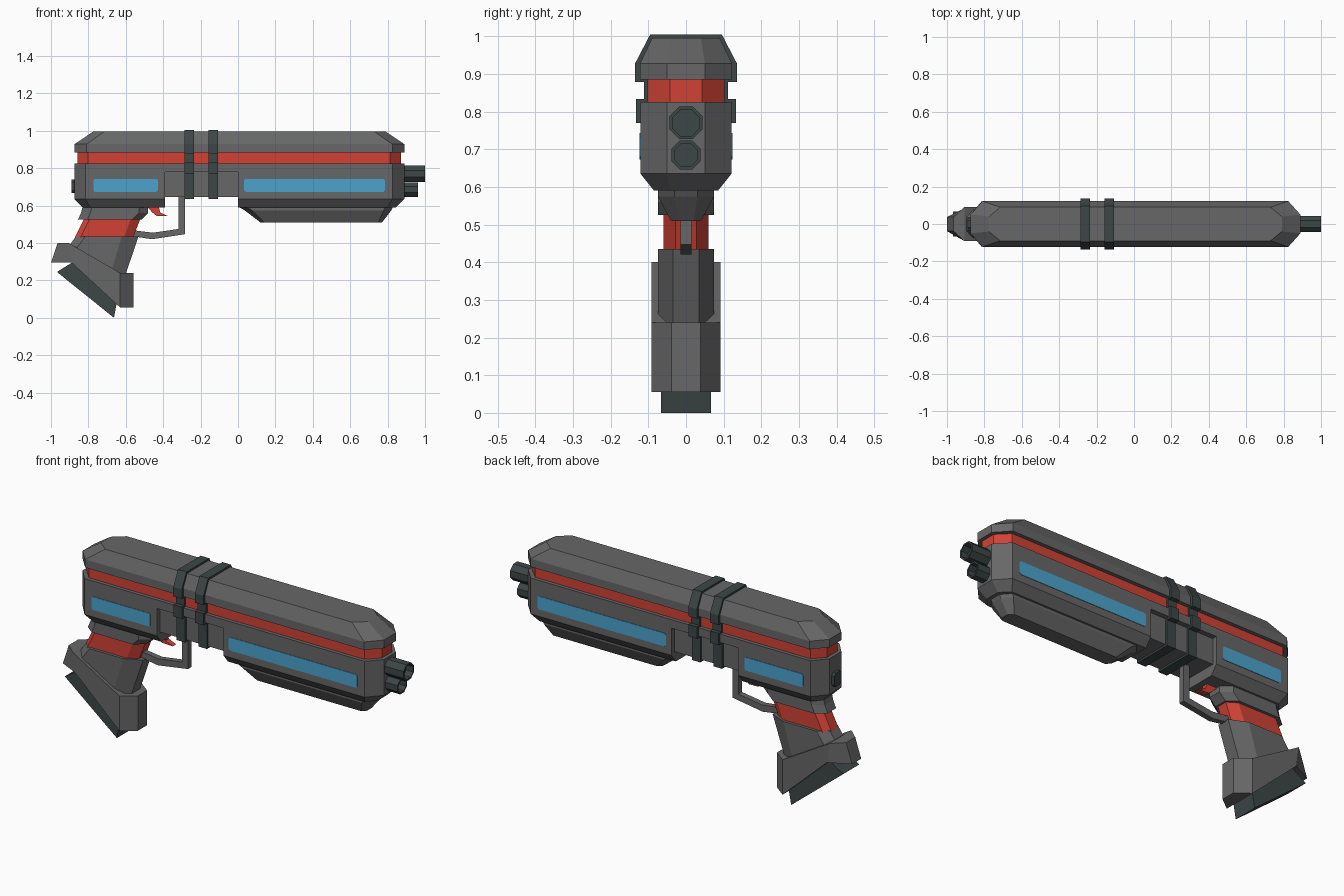
import bpy, bmesh, math
from mathutils import Matrix, Vector

if "Cube" in bpy.data.objects:
    bpy.data.objects.remove(bpy.data.objects["Cube"])


def material(name, rgb):
    m = bpy.data.materials.new(name)
    m.diffuse_color = (*rgb, 1)
    m.use_nodes = True
    m.node_tree.nodes["Principled BSDF"].inputs["Base Color"].default_value = m.diffuse_color
    return m


GREY = material("gunmetal_grey", (0.135, 0.135, 0.135))
DARK = material("dark_slate", (0.046, 0.061, 0.062))
RED = material("red", (0.64, 0.055, 0.036))
BLUE = material("blue", (0.072, 0.365, 0.61))


def finish(bm, name, mat):
    bmesh.ops.remove_doubles(bm, verts=bm.verts, dist=1e-5)
    bmesh.ops.recalc_face_normals(bm, faces=bm.faces)
    me = bpy.data.meshes.new(name)
    bm.to_mesh(me)
    bm.free()
    me.materials.append(mat)
    ob = bpy.data.objects.new(name, me)
    bpy.context.collection.objects.link(ob)
    return ob


def ring(rear, front, w, rear_chamfer, front_chamfer, e=0.05):
    """Octagonal section, (x, z) of both ends, half width w, end half width e."""
    (xa, za), (xb, zb) = rear, front
    ca, cb = xa + rear_chamfer, xb - front_chamfer
    return [(xa, -e, za), (ca, -w, za), (cb, -w, zb), (xb, -e, zb),
            (xb, e, zb), (cb, w, zb), (ca, w, za), (xa, e, za)]


def loft(name, rings, mat):
    bm = bmesh.new()
    loops = [[bm.verts.new(p) for p in r] for r in rings]
    for a, b in zip(loops, loops[1:]):
        for i in range(8):
            j = (i + 1) % 8
            bm.faces.new((a[i], a[j], b[j], b[i]))
    # caps in three strips so slanted sections stay flat
    for l in (loops[0], loops[-1]):
        for idx in ((0, 1, 6, 7), (1, 2, 5, 6), (2, 3, 4, 5)):
            bm.faces.new([l[i] for i in idx])
    return finish(bm, name, mat)


def extrude(name, pts, depth, direction, mat):
    """Extrude a closed 3D outline along a direction."""
    bm = bmesh.new()
    f = bm.faces.new([bm.verts.new(p) for p in pts])
    r = bmesh.ops.extrude_face_region(bm, geom=[f])
    vs = [v for v in r["geom"] if isinstance(v, bmesh.types.BMVert)]
    bmesh.ops.translate(bm, verts=vs, vec=Vector(direction) * depth)
    if len(bm.faces) == len(pts) + 1:
        bm.faces.new([bm.verts[i] for i in range(len(pts))])
    return finish(bm, name, mat)


def side_profile(name, xz, w, mat, y=0):
    return extrude(name, [(x, y - w, z) for x, z in xz], 2 * w, (0, 1, 0), mat)


def box(name, x0, x1, w, z0, z1, mat, y=0):
    return side_profile(name, [(x0, z0), (x1, z0), (x1, z1), (x0, z1)], w, mat, y)


# top cover, stripe and main body
loft("top_cover", [ring((-0.875, 0.885), (0.89, 0.885), 0.122, 0.065, 0.065),
                   ring((-0.875, 0.928), (0.89, 0.928), 0.122, 0.065, 0.065),
                   ring((-0.775, 0.995), (0.79, 0.995), 0.09, 0.06, 0.06, 0.04)], GREY)
loft("red_stripe", [ring((-0.857, z), (0.872, z), 0.102, 0.055, 0.06, 0.042)
                    for z in (0.815, 0.895)], RED)
body = loft("main_body", [ring((-0.83, 0.59), (0.845, 0.59), 0.085, 0.04, 0.045, 0.04),
                          ring((-0.875, 0.635), (0.89, 0.635), 0.121, 0.06, 0.065),
                          ring((-0.875, 0.825), (0.89, 0.825), 0.121, 0.06, 0.065)], GREY)

# recess through the middle of the body, with a narrower core
cutter = box("recess_cutter", -0.39, 0.0, 0.3, 0.4, 0.78, GREY)
cutter.hide_render = True
cutter.hide_viewport = False
cutter.display_type = 'WIRE'
mod = body.modifiers.new("recess", 'BOOLEAN')
mod.operation, mod.solver, mod.object = 'DIFFERENCE', 'EXACT', cutter
bpy.context.view_layer.update()
done = bpy.data.meshes.new_from_object(body.evaluated_get(bpy.context.evaluated_depsgraph_get()))
body.modifiers.clear()
body.data = done
bpy.data.objects.remove(cutter)
box("recess_core", -0.40, 0.01, 0.095, 0.645, 0.79, GREY)

# blue side panels
for s, side in ((-1, "right"), (1, "left")):
    for label, x0, x1 in (("rear", -0.773, -0.428), ("front", 0.032, 0.785)):
        c = 0.008
        pts = [(x0 + c, 0.673), (x1 - c, 0.673), (x1, 0.673 + c), (x1, 0.743 - c),
               (x1 - c, 0.743), (x0 + c, 0.743), (x0, 0.743 - c), (x0, 0.673 + c)]
        side_profile(f"{label}_panel_{side}", pts, 0.002, BLUE, s * 0.1215)

# fore grip under the front half
loft("fore_grip", [ring((0.12, 0.51), (0.77, 0.51), 0.04, 0.02, 0.02, 0.02),
                   ring((0.035, 0.575), (0.82, 0.575), 0.075, 0.04, 0.04, 0.03),
                   ring((0.0, 0.595), (0.83, 0.595), 0.075, 0.04, 0.04, 0.03)], GREY)

# straps
half = [(0.095, 1.005), (0.135, 0.928), (0.135, 0.878), (0.112, 0.878), (0.112, 0.833),
        (0.133, 0.833), (0.133, 0.77), (0.106, 0.77), (0.106, 0.635)]
outline = half + [(-y, z) for y, z in reversed(half)]
for n, x in (("rear", -0.285), ("front", -0.158)):
    extrude(f"{n}_strap", [(x, y, z) for y, z in outline], 0.05, (1, 0, 0), DARK)

# hollow octagonal barrels
for n, z, r, tip in (("upper", 0.77, 0.047, 1.0), ("lower", 0.685, 0.042, 0.962)):
    bm = bmesh.new()
    length = tip - 0.86
    mat = (Matrix.Translation((tip - length / 2, 0, z)) @ Matrix.Rotation(math.pi / 2, 4, 'Y')
           @ Matrix.Rotation(math.pi / 8, 4, 'Z'))
    bmesh.ops.create_cone(bm, cap_ends=True, segments=8, radius1=r, radius2=r,
                          depth=length, matrix=mat)
    muzzle = max(bm.faces, key=lambda f: f.calc_center_median().x)
    bmesh.ops.inset_region(bm, faces=[muzzle], thickness=0.009)
    hole = bmesh.ops.extrude_face_region(bm, geom=[muzzle])["geom"]
    bmesh.ops.translate(bm, vec=(-0.04, 0, 0),
                        verts=[v for v in hole if isinstance(v, bmesh.types.BMVert)])
    if muzzle.is_valid:
        bm.faces.remove(muzzle)
    finish(bm, f"{n}_barrel", DARK)

# rear button
extrude("rear_button", [(-0.87, y, z) for y, z in
        ((-0.03, 0.68), (-0.018, 0.667), (0.018, 0.667), (0.03, 0.68),
         (0.03, 0.727), (0.018, 0.74), (-0.018, 0.74), (-0.03, 0.727))],
        0.02, (-1, 0, 0), DARK)

# trigger and guard
side_profile("trigger", [(-0.49, 0.6), (-0.46, 0.565), (-0.435, 0.545), (-0.372, 0.543),
                         (-0.415, 0.562), (-0.425, 0.6)], 0.014, RED)
side_profile("trigger_guard", [(-0.283, 0.65), (-0.283, 0.447), (-0.46, 0.42), (-0.57, 0.437),
                               (-0.56, 0.468), (-0.455, 0.455), (-0.317, 0.475),
                               (-0.317, 0.65)], 0.015, GREY)

# handle: collar, red band, neck, flared foot and base plate
loft("handle_collar", [ring((-0.855, 0.525), (-0.515, 0.525), 0.075, 0.05, 0.05, 0.035),
                       ring((-0.838, 0.565), (-0.48, 0.56), 0.075, 0.05, 0.05, 0.035),
                       ring((-0.83, 0.6), (-0.48, 0.6), 0.075, 0.05, 0.05, 0.035)], GREY)
loft("handle_red_band", [ring((-0.872, 0.43), (-0.56, 0.43), 0.06, 0.03, 0.05, 0.028),
                         ring((-0.822, 0.53), (-0.522, 0.53), 0.06, 0.03, 0.05, 0.028)], RED)
loft("handle_neck", [ring((-0.95, 0.32), (-0.605, 0.22), 0.075, 0.05, 0.08, 0.035),
                     ring((-0.867, 0.435), (-0.532, 0.435), 0.075, 0.05, 0.09, 0.035)], GREY)
loft("handle_foot", [ring((-1.0, 0.295), (-0.56, 0.055), 0.092, 0.11, 0.07, 0.038),
                     ring((-0.965, 0.4), (-0.56, 0.24), 0.092, 0.06, 0.07, 0.038)], GREY)
side_profile("base_plate", [(-0.968, 0.245), (-0.663, 0.0), (-0.645, 0.1), (-0.88, 0.3)],
             0.067, DARK)
